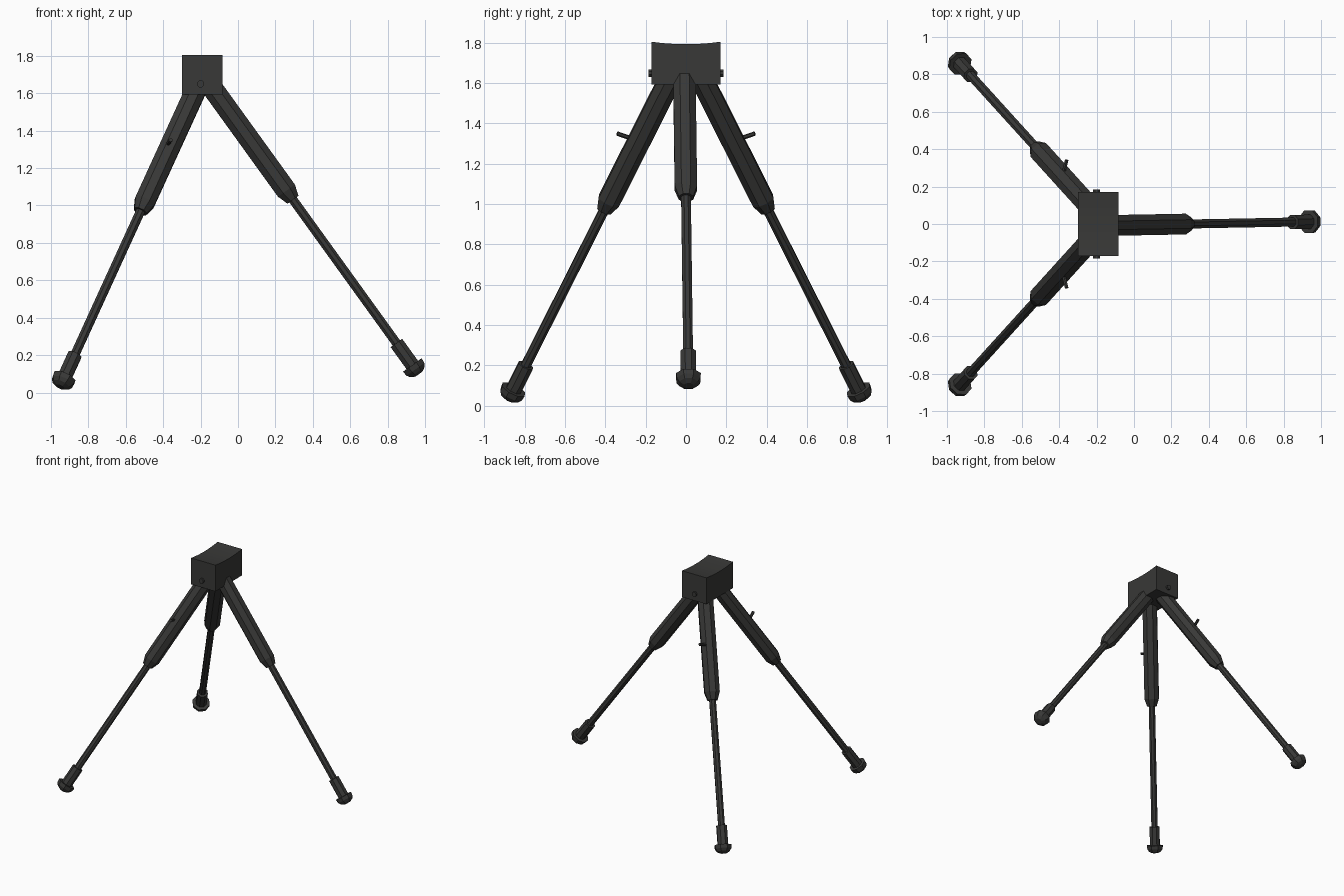
import bpy, bmesh, math
from mathutils import Vector

if "Cube" in bpy.data.objects:
    bpy.data.objects.remove(bpy.data.objects["Cube"])

mat = bpy.data.materials.new("dark_metal")
mat.diffuse_color = (0.04, 0.04, 0.038, 1)
mat.use_nodes = True
mat.node_tree.nodes["Principled BSDF"].inputs["Base Color"].default_value = mat.diffuse_color


def finish(name, bm):
    bmesh.ops.recalc_face_normals(bm, faces=bm.faces)
    me = bpy.data.meshes.new(name)
    bm.to_mesh(me)
    bm.free()
    me.materials.append(mat)
    ob = bpy.data.objects.new(name, me)
    bpy.context.collection.objects.link(ob)
    return ob


def turned(name, origin, direction, profile, sides=8):
    """Flat-sided turned solid; profile = (distance along axis, radius)."""
    q = Vector(direction).to_track_quat('Z', 'Y')
    bm = bmesh.new()
    rings = []
    for d, r in profile:
        ring = []
        for i in range(sides):
            a = math.tau * (i + 0.5) / sides
            p = Vector((r * math.cos(a), r * math.sin(a), d))
            ring.append(bm.verts.new(Vector(origin) + q @ p))
        rings.append(ring)
    for a, b in zip(rings, rings[1:]):
        for i in range(sides):
            j = (i + 1) % sides
            bm.faces.new((a[i], a[j], b[j], b[i]))
    bm.faces.new(rings[0])
    bm.faces.new(rings[-1])
    return finish(name, bm)


# Head block with a shallow saddle across the top
bm = bmesh.new()
outline = [(-0.17, 1.593), (0.17, 1.593)]
for i in range(9):
    y = 0.17 - 0.34 * i / 8
    outline.append((y, 1.793 + 0.012 * (y / 0.17) ** 2))
face = bm.faces.new([bm.verts.new((-0.30, y, z)) for y, z in outline])
ext = bmesh.ops.extrude_face_region(bm, geom=[face])
bmesh.ops.translate(bm, vec=(0.217, 0, 0),
                    verts=[v for v in ext["geom"] if isinstance(v, bmesh.types.BMVert)])
if not face.is_valid or all(len(e.link_faces) == 1 for e in face.edges):
    bm.faces.new([v for v in bm.verts if v.co.x < -0.29])
finish("head_block", bm)

# Pivot bolt through the head
turned("pivot_bolt", (-0.2, -0.185, 1.65), (0, 1, 0), [(0, 0.02), (0.37, 0.02)])


# One leg: tapered upper tube, thin rod, socket with domed foot
def leg(name, tip, lip):
    tip, lip = Vector(tip), Vector(lip)
    d = lip - tip
    n = d.length
    turned(name + "_upper_tube", tip, d, [(-0.81, 0.06), (-0.055, 0.06), (0.005, 0.039)])
    turned(name + "_lower_rod", tip, d, [(-0.03, 0.026), (n - 0.1, 0.026)])
    turned(name + "_foot", lip, d, [(-0.145, 0.041), (0, 0.041), (0, 0.066),
                                    (0.028, 0.063), (0.047, 0.05), (0.06, 0.025)])


leg("right_leg", (0.291, 0, 1.035), (0.932, 0.012, 0.147))
for side, s in (("front", -1), ("back", 1)):
    leg(side + "_leg", (-0.52, s * 0.405, 0.972), (-0.928, s * 0.855, 0.08))
    # Locking pin on the upper tube
    a = Vector((-0.385, s * 0.24, 1.315))
    b = Vector((-0.36, s * 0.342, 1.35))
    turned(side + "_lock_pin", a, b - a, [(0, 0.011), ((b - a).length, 0.011)], 6)
